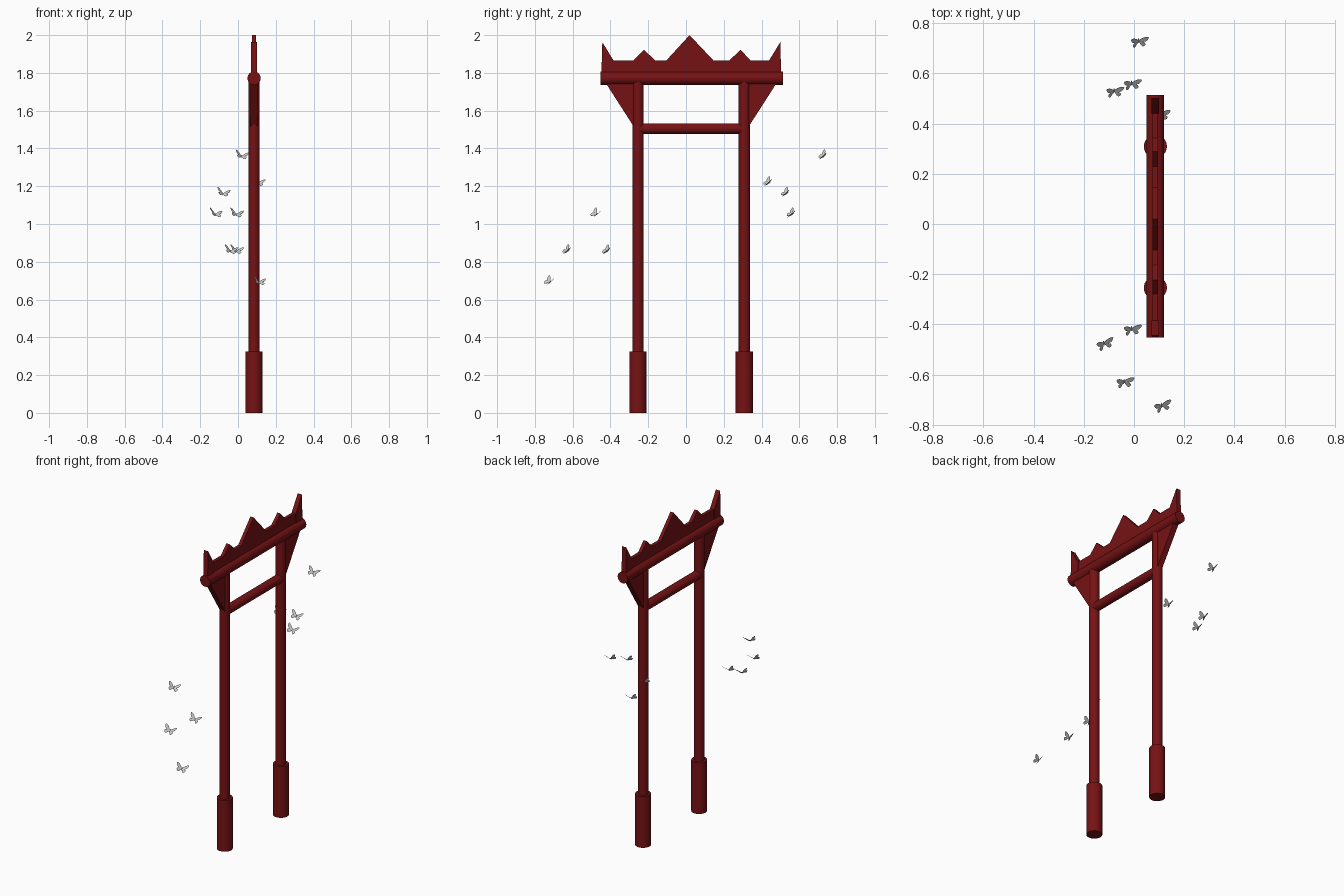
import bpy, bmesh, math
from mathutils import Matrix, Vector, Euler

if "Cube" in bpy.data.objects:
    bpy.data.objects.remove(bpy.data.objects["Cube"])

CX, CY = 0.085, 0.028
POSTS = (-0.254, 0.309)

red = bpy.data.materials.new("dark_red_paint")
red.diffuse_color = (0.18, 0.006, 0.007, 1)
red.use_nodes = True
red.node_tree.nodes["Principled BSDF"].inputs["Base Color"].default_value = red.diffuse_color


def make_object(name, bm, mat=None):
    bmesh.ops.recalc_face_normals(bm, faces=bm.faces)
    me = bpy.data.meshes.new(name)
    bm.to_mesh(me)
    bm.free()
    ob = bpy.data.objects.new(name, me)
    bpy.context.collection.objects.link(ob)
    if mat:
        me.materials.append(mat)
    return ob


def rod(name, a, b, r):
    """Capped cylinder from a to b."""
    a, b = Vector(a), Vector(b)
    bpy.ops.mesh.primitive_cylinder_add(vertices=32, radius=r, depth=(b - a).length, location=(a + b) / 2)
    ob = bpy.context.object
    ob.rotation_euler = (b - a).to_track_quat('Z', 'Y').to_euler()
    ob.name = name
    ob.data.materials.append(red)
    bpy.ops.object.shade_smooth_by_angle(angle=math.radians(35))


def plate(name, yz, thick):
    """Profile in the y-z plane, extruded along x and centred on the gate."""
    bm = bmesh.new()
    face = bm.faces.new([bm.verts.new((CX - thick / 2, y, z)) for y, z in yz])
    ext = bmesh.ops.extrude_face_region(bm, geom=[face])
    bmesh.ops.translate(bm, vec=(thick, 0, 0), verts=[v for v in ext["geom"] if isinstance(v, bmesh.types.BMVert)])
    make_object(name, bm, red)


# Posts with thick footings, and the outer triangular brackets
for side, y in zip((-1, 1), POSTS):
    rod("footing", (CX, y, 0), (CX, y, 0.325), 0.046)
    rod("post", (CX, y, 0.3), (CX, y, 1.76), 0.03)
    plate("bracket", [(y + side * 0.02, 1.51), (y + side * 0.032, 1.53),
                      (y + side * 0.17, 1.745), (y + side * 0.02, 1.745)], 0.036)

# Cross beams
rod("lower_beam", (CX, POSTS[0], 1.505), (CX, POSTS[1], 1.505), 0.028)
rod("top_beam", (CX, -0.452, 1.772), (CX, 0.514, 1.772), 0.035)

# Crest: low wall with three peaks, and a horn at each end
plate("crest", [(-0.43, 1.79), (-0.43, 1.866), (-0.278, 1.866), (-0.222, 1.922), (-0.163, 1.866),
                (-0.104, 1.866), (0.019, 2.0), (0.145, 1.866), (0.229, 1.866), (0.289, 1.922),
                (0.342, 1.866), (0.48, 1.866), (0.48, 1.79)], 0.022)
for s in (-1, 1):
    c = CY
    plate("end_horn", [(c + s * d, z) for d, z in
                       ((0.476, 1.79), (0.471, 1.963), (0.412, 1.866), (0.412, 1.79))], 0.03)

# Butterflies: wing outlines for the right side, mirrored to the left
FORE = [(0.001, 0.003), (0.012, 0.014), (0.025, 0.023), (0.037, 0.026), (0.041, 0.022),
        (0.037, 0.012), (0.030, 0.002), (0.018, -0.003), (0.001, -0.002)]
HIND = [(0.001, -0.001), (0.018, -0.003), (0.027, -0.007), (0.029, -0.014), (0.025, -0.022),
        (0.018, -0.026), (0.012, -0.021), (0.006, -0.012), (0.001, -0.006)]


def butterfly(loc, turn):
    bm = bmesh.new()
    for s in (-1, 1):
        fold = Matrix.Rotation(-s * math.radians(25), 3, 'Y')
        for outline in (FORE, HIND):
            f = bm.faces.new([bm.verts.new(fold @ Vector((s * x, y, 0))) for x, y in outline])
            ext = bmesh.ops.extrude_face_region(bm, geom=[f])
            bmesh.ops.translate(bm, vec=(0, 0, 0.0008),
                                verts=[v for v in ext["geom"] if isinstance(v, bmesh.types.BMVert)])
    bmesh.ops.create_uvsphere(bm, u_segments=8, v_segments=6, radius=1,
                              matrix=Matrix.Diagonal((0.002, 0.014, 0.002, 1)))
    ob = make_object("butterfly", bm)
    rot = (Matrix.Rotation(math.radians(turn), 3, 'Z') @ Matrix.Rotation(math.radians(14), 3, 'Y')
           @ Matrix.Rotation(math.radians(40), 3, 'X'))
    ob.rotation_euler = rot.to_euler()
    ob.location = Vector(loc) + Vector((0, 0.006, -0.012))


for x, y, z, turn in [(0.018, 0.724, 1.37, 8), (0.105, 0.432, 1.228, 10), (-0.08, 0.525, 1.172, 8),
                      (-0.01, 0.555, 1.062, 8), (-0.12, -0.48, 1.062, 22), (-0.04, -0.632, 0.868, 8),
                      (-0.01, -0.422, 0.868, 8), (0.11, -0.727, 0.703, 20)]:
    butterfly((x, y, z), turn)
